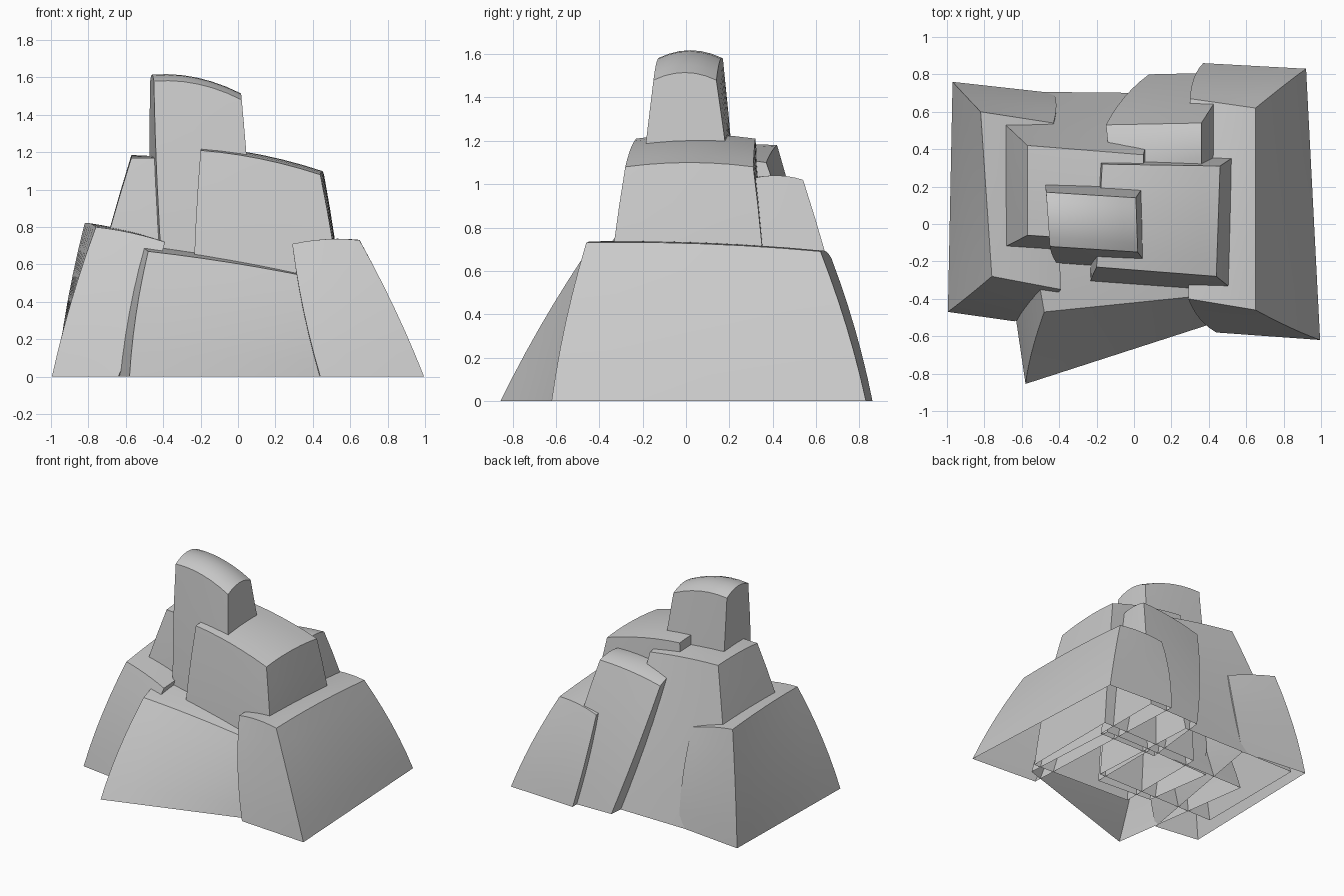
import bpy, bmesh
from mathutils import Vector

if "Cube" in bpy.data.objects:
    bpy.data.objects.remove(bpy.data.objects["Cube"])

N = 6  # segments per edge


def bilinear(q, u, v):
    return (q[0] * (1 - u) + q[1] * u) * (1 - v) + (q[3] * (1 - u) + q[2] * u) * v


def rock(name, base, top, crown=0.03, bulge=0.015):
    """Tapered, slightly swollen block, open underneath.
    Corners run front-left, front-right, back-right, back-left."""
    b = [Vector((x, y, 0)) for x, y in base]
    t = [Vector(p) for p in top]

    def point(u, v, h):
        U, V = 2 * u - 1, 2 * v - 1
        p = bilinear(b, u, v).lerp(bilinear(t, u, v), h)
        p.z += crown * h * ((1 - U * U) + (1 - V * V)) / 2
        swell = bulge * 4 * h * (1 - h)
        return p + Vector((U * swell, V * swell, 0))

    bm = bmesh.new()

    def sheet(f):
        g = [[bm.verts.new(f(i / N, j / N)) for j in range(N + 1)] for i in range(N + 1)]
        for i in range(N):
            for j in range(N):
                bm.faces.new((g[i][j], g[i + 1][j], g[i + 1][j + 1], g[i][j + 1]))

    sheet(lambda a, c: point(a, c, 1))        # top
    sheet(lambda a, c: point(a, 0, c))        # front
    sheet(lambda a, c: point(1, a, c))        # right
    sheet(lambda a, c: point(1 - a, 1, c))    # back
    sheet(lambda a, c: point(0, 1 - a, c))    # left
    bmesh.ops.remove_doubles(bm, verts=bm.verts, dist=0.0005)
    bmesh.ops.recalc_face_normals(bm, faces=bm.faces)
    me = bpy.data.meshes.new(name)
    bm.to_mesh(me)
    bm.free()
    ob = bpy.data.objects.new(name, me)
    bpy.context.collection.objects.link(ob)
    bpy.ops.object.select_all(action='DESELECT')
    ob.select_set(True)
    bpy.context.view_layer.objects.active = ob
    bpy.ops.object.shade_smooth_by_angle(angle=0.6)


# Low outer boulders
rock("right_boulder",
     [(0.44, -0.58), (0.995, -0.62), (0.92, 0.83), (0.37, 0.86)],
     [(0.29, -0.40, 0.71), (0.65, -0.46, 0.73), (0.65, 0.62, 0.69), (0.30, 0.67, 0.66)])
rock("left_boulder",
     [(-0.995, -0.47), (-0.64, -0.52), (-0.43, 0.70), (-0.97, 0.76)],
     [(-0.76, -0.28, 0.80), (-0.39, -0.35, 0.72), (-0.43, 0.54, 0.71), (-0.82, 0.60, 0.82)], 0.02)
rock("front_boulder",
     [(-0.58, -0.855), (0.55, -0.49), (0.5, 0.3), (-0.75, 0.3)],
     [(-0.48, -0.47, 0.67), (0.40, -0.38, 0.53), (0.40, 0.2, 0.57), (-0.58, 0.1, 0.72)], 0.02)

# Rear and middle boulders
rock("back_boulder",
     [(0.02, 0.25), (0.52, 0.25), (0.52, 0.81), (0.08, 0.80)],
     [(-0.12, 0.25, 0.98), (0.36, 0.32, 1.03), (0.36, 0.54, 1.02), (-0.15, 0.53, 0.95)])
rock("left_middle_boulder",
     [(-0.88, -0.20), (0.15, -0.20), (0.10, 0.70), (-0.88, 0.71)],
     [(-0.57, -0.06, 1.17), (0.05, -0.10, 1.13), (0.05, 0.37, 1.10), (-0.57, 0.42, 1.18)], 0.02)
rock("right_middle_boulder",
     [(-0.24, -0.36), (0.60, -0.40), (0.60, 0.39), (-0.24, 0.38)],
     [(-0.20, -0.23, 1.21), (0.44, -0.28, 1.08), (0.46, 0.31, 1.08), (-0.17, 0.32, 1.21)], 0.04)

# Tall peak
rock("peak_boulder",
     [(-0.36, -0.25), (0.10, -0.28), (0.10, 0.30), (-0.44, 0.28)],
     [(-0.45, -0.12, 1.58), (0.02, -0.15, 1.48), (0.01, 0.14, 1.48), (-0.47, 0.17, 1.58)], 0.07)
